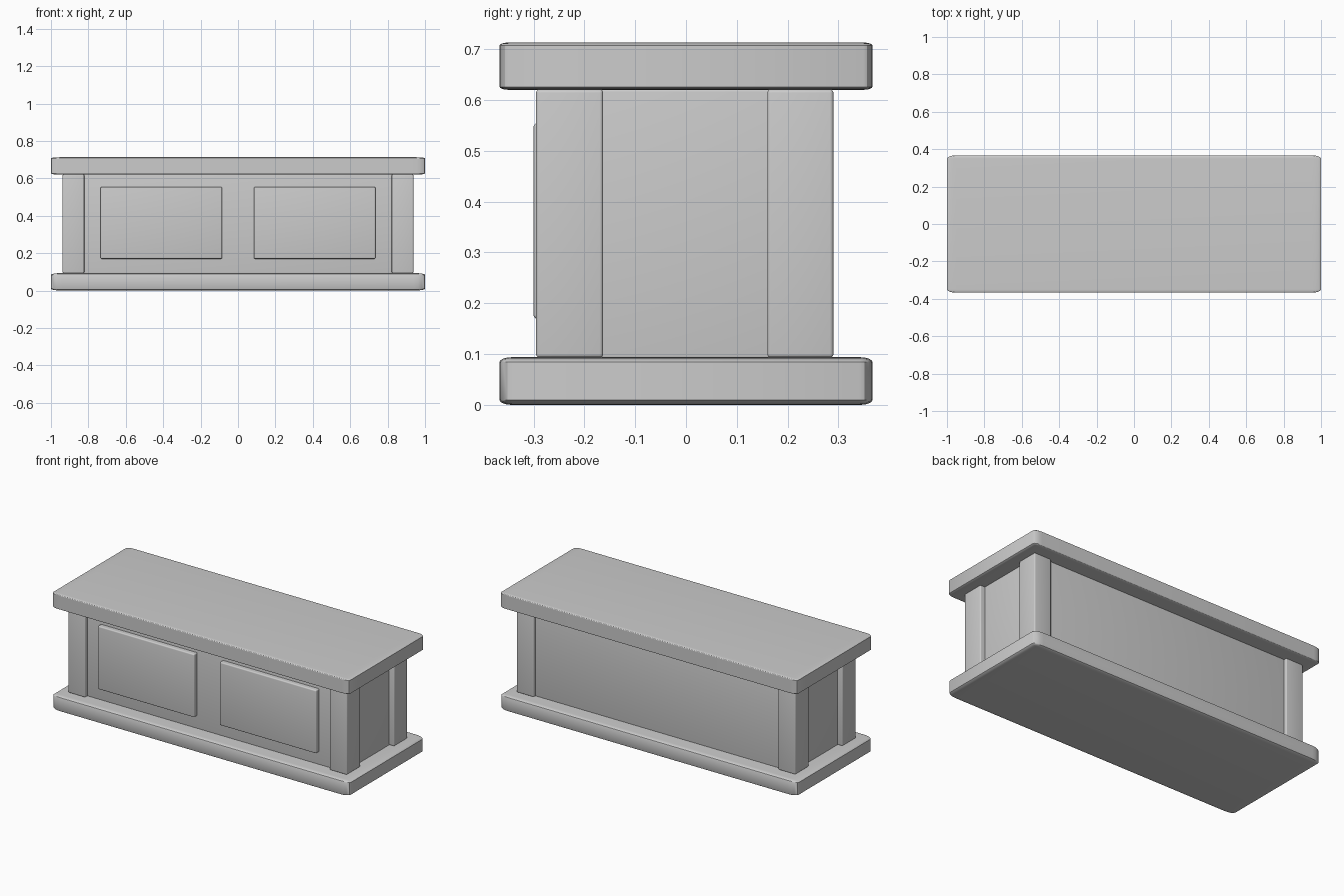
import bpy, bmesh
from mathutils import Vector

if "Cube" in bpy.data.objects:
    bpy.data.objects.remove(bpy.data.objects["Cube"])


def rounded_box(name, lo, hi, radius, segments=4):
    """Box from corner lo to corner hi, rounded by a separate radius per axis."""
    lo, hi, r = Vector(lo), Vector(hi), Vector(radius)
    size, mid = hi - lo, (hi + lo) / 2
    bm = bmesh.new()
    bmesh.ops.create_cube(bm, size=1)
    # Bevel by 1 in radius units, then scale back to real size
    bmesh.ops.scale(bm, verts=bm.verts, vec=[size[i] / r[i] for i in range(3)])
    bmesh.ops.bevel(bm, geom=bm.edges[:], offset=1, segments=segments,
                    profile=0.5, affect='EDGES')
    bmesh.ops.scale(bm, verts=bm.verts, vec=r)
    mesh = bpy.data.meshes.new(name)
    bm.to_mesh(mesh)
    bm.free()
    obj = bpy.data.objects.new(name, mesh)
    obj.location = mid
    bpy.context.collection.objects.link(obj)
    bpy.context.view_layer.objects.active = obj
    obj.select_set(True)
    return obj


# Top and base slabs
rounded_box("top_slab", (-1, -0.367, 0.62), (1, 0.367, 0.713), (0.05, 0.018, 0.006))
rounded_box("base_slab", (-1, -0.367, 0), (1, 0.367, 0.094), (0.06, 0.025, 0.010))

# Main body between the slabs
rounded_box("body", (-0.905, -0.27, 0.09), (0.905, 0.27, 0.622), (0.006, 0.006, 0.006))

# Four corner posts and two raised front panels
for sx, side in ((-1, "left"), (1, "right")):
    x0, x1 = sorted((sx * 0.822, sx * 0.938))
    rounded_box(f"front_post_{side}", (x0, -0.295, 0.093), (x1, -0.163, 0.621), [0.007] * 3)
    rounded_box(f"back_post_{side}", (x0, 0.16, 0.093), (x1, 0.29, 0.621), [0.007] * 3)
    p0, p1 = sorted((sx * 0.085, sx * 0.735))
    rounded_box(f"front_panel_{side}", (p0, -0.30, 0.17), (p1, -0.255, 0.554), [0.007] * 3)

bpy.ops.object.shade_smooth_by_angle()
